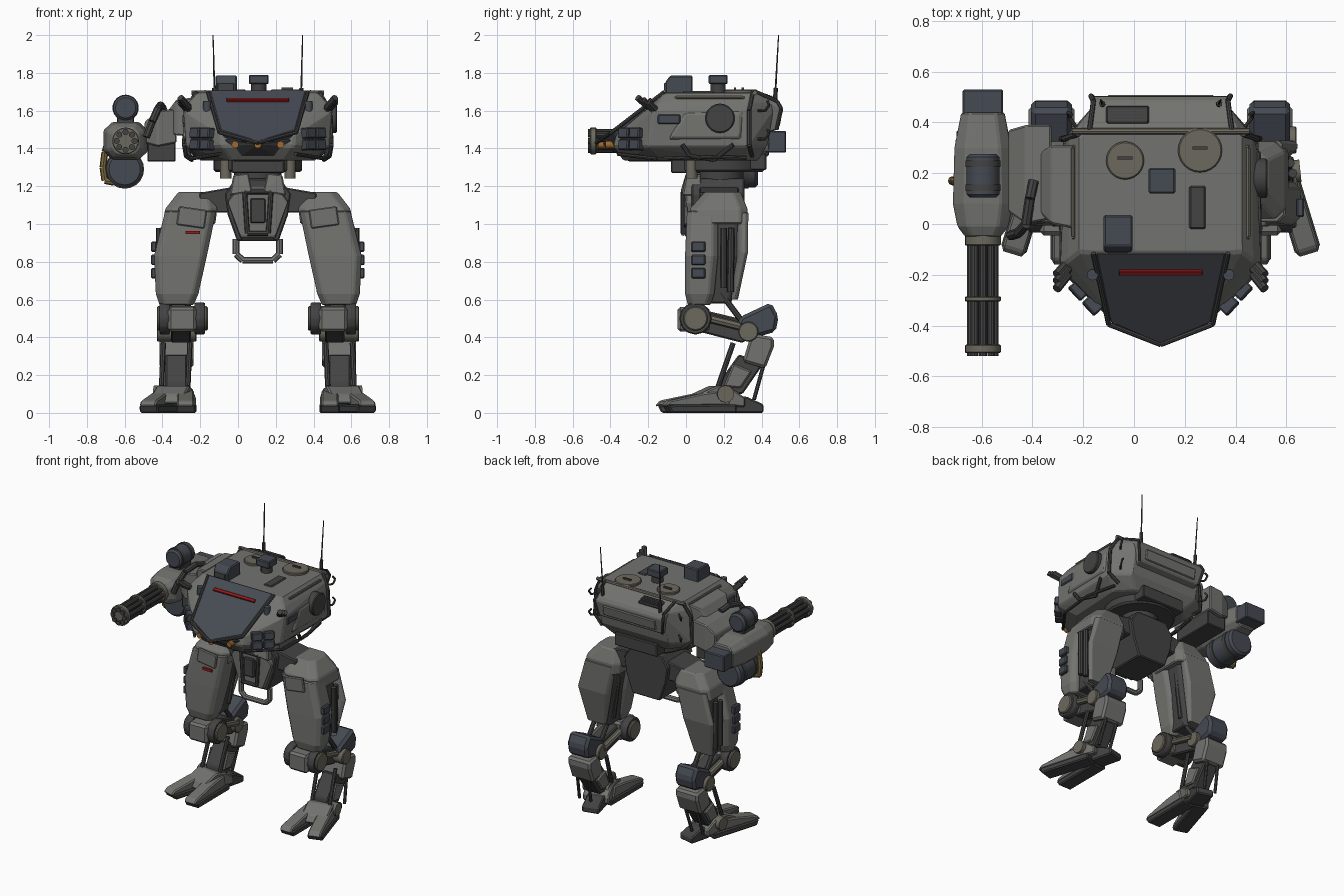
import bpy, bmesh
from math import sin, cos, pi, radians
from mathutils import Vector, Matrix, Euler

CX = 0.105  # body symmetry plane; all parts are modelled relative to it

def mat(name, c):
    m = bpy.data.materials.new(name)
    m.diffuse_color = (*c, 1)
    return m

GREY = mat("hull_grey", (.17, .17, .16))
DARK = mat("dark_metal", (.055, .056, .055))
BLUE = mat("blue_grey", (.06, .068, .085))
TAN = mat("tan_metal", (.15, .14, .11))
RED = mat("red", (.3, .01, .01))
ORANGE = mat("orange", (.35, .14, .03))
BRASS = mat("brass", (.2, .14, .05))

def finish(name, bm, m, mirror=False, bevel=0.0, smooth=False):
    me = bpy.data.meshes.new(name)
    bm.to_mesh(me)
    bm.free()
    me.materials.append(m)
    ob = bpy.data.objects.new(name, me)
    ob.location.x = CX
    bpy.context.collection.objects.link(ob)
    if smooth:
        me.polygons.foreach_set("use_smooth", [True] * len(me.polygons))
        me.set_sharp_from_angle(angle=radians(35))
    if bevel:
        b = ob.modifiers.new("Bevel", 'BEVEL')
        b.width, b.segments, b.limit_method, b.angle_limit = bevel, 1, 'ANGLE', radians(25)
    if mirror:
        ob.modifiers.new("Mirror", 'MIRROR')
    return ob

def hull(name, pts, m=GREY, mirror=False, bevel=.007, sym=False, M=None):
    """Convex solid around points; sym also adds the points reflected in x."""
    pts = [Vector(p) for p in pts]
    if sym:
        pts += [Vector((-p.x, p.y, p.z)) for p in pts]
    bm = bmesh.new()
    for p in pts:
        bm.verts.new(M @ p if M else p)
    bmesh.ops.remove_doubles(bm, verts=bm.verts, dist=1e-5)
    r = bmesh.ops.convex_hull(bm, input=bm.verts)
    junk = {g for g in r["geom_interior"] + r["geom_unused"] if isinstance(g, bmesh.types.BMVert)}
    bmesh.ops.delete(bm, geom=list(junk), context='VERTS')
    bmesh.ops.dissolve_limit(bm, angle_limit=.03, verts=bm.verts, edges=bm.edges)
    return finish(name, bm, m, mirror, bevel)

def box(name, c, s, m=GREY, mirror=False, rot=(0, 0, 0), bevel=.006):
    M = Matrix.Translation(c) @ Euler(rot).to_matrix().to_4x4()
    pts = [(i * s[0] / 2, j * s[1] / 2, k * s[2] / 2) for i in (-1, 1) for j in (-1, 1) for k in (-1, 1)]
    return hull(name, pts, m, mirror, bevel, M=M)

def side(name, prof, x0, x1, m=GREY, mirror=True, bevel=.008, M=None):
    """Side profile (y, z) extruded across x."""
    return hull(name, [(x, y, z) for y, z in prof for x in (x0, x1)], m, mirror, bevel, M=M)

def octo(x0, x1, y0, y1, z, c=.04):
    return [(x, y, z) for x, y in ((x0 + c, y0), (x1 - c, y0), (x1, y0 + c), (x1, y1 - c),
                                   (x1 - c, y1), (x0 + c, y1), (x0, y1 - c), (x0, y0 + c))]

def rods(name, segs, r, m=DARK, mirror=False, n=8, r2=None, bevel=0):
    """Cylinders between point pairs, joined in one object."""
    bm = bmesh.new()
    for a, b in segs:
        a, b = Vector(a), Vector(b)
        M = Matrix.Translation((a + b) / 2) @ (b - a).to_track_quat('Z', 'Y').to_matrix().to_4x4()
        bmesh.ops.create_cone(bm, cap_ends=True, segments=n, radius1=r, radius2=r if r2 is None else r2,
                              depth=(b - a).length, matrix=M)
    return finish(name, bm, m, mirror, bevel, smooth=n > 10)

def pipe(name, pts, r, m=DARK, mirror=False):
    return rods(name, list(zip(pts, pts[1:])), r, m, mirror)

# ---- torso shell
plan = {1.335: [(.14, -.33), (.28, -.12), (.30, .28), (.2, .38)],
        1.41: [(.19, -.385), (.38, -.20), (.385, .33), (.27, .43)],
        1.47: [(.195, -.37)],
        1.60: [(.395, -.17), (.375, .33), (.27, .46)],
        1.645: [(.365, -.145), (.36, .34), (.26, .47)],
        1.695: [(.255, -.115), (.32, -.11), (.32, .35), (.28, .37)]}
hull("torso_shell", [(x, y, z) for z, ring in plan.items() for x, y in ring], sym=True, bevel=.01)
hull("canopy", [(.258, -.115, 1.71), (.2, -.39, 1.497), (0, -.475, 1.435), (.17, -.35, 1.43), (.2, -.1, 1.5)],
     BLUE, sym=True)
hull("chin", [(.16, -.37, 1.41), (0, -.45, 1.425), (.18, -.38, 1.45), (.13, -.3, 1.33), (.13, 0, 1.33)], DARK, sym=True)
box("visor_strip", (0, -.19, 1.655), (.33, .022, .02), RED, rot=(radians(37), 0, 0), bevel=.003)
pipe("canopy_frame", [(.265, -.115, 1.70), (.205, -.395, 1.485), (0, -.475, 1.43)], .01, DARK, True)
rods("chin_lamps", [((x, -.36, 1.42), (x, y, 1.42)) for x, y in ((-.12, -.425), (0, -.465), (.12, -.425))],
     .019, ORANGE, n=12)
# 2x2 launcher blocks on the cheeks
e = Vector((cos(radians(47)), sin(radians(47)), 0))
for i in (-1, 1):
    for k in (-1, 1):
        box("cheek_cell", Vector((.295, -.29, 1.45 + k * .031)) + e * i * .04, (.072, .05, .056), BLUE, True,
            (radians(-6), 0, radians(47)))
# smoke tubes on the shoulders
rods("smoke_tubes", [((.365, -.15 - i * .025, 1.595 + i * .012), (.41, -.2 - i * .028, 1.645 + i * .012))
                     for i in range(3)], .018, DARK, True)
box("side_door", (.388, -.09, 1.555), (.02, .12, .05), BLUE, True)
hull("side_plate", [(.375, -.1, 1.44), (.375, .3, 1.44), (.375, .3, 1.6), (.375, -.02, 1.6),
                    (.397, -.08, 1.46), (.395, .28, 1.46), (.388, .28, 1.58), (.395, .0, 1.58)], mirror=True)
rods("shoulder_disc", [((.35, .18, 1.56), (.42, .18, 1.56))], .078, DARK, True, 20, bevel=.006)
pipe("side_frame", [(.32, .35, 1.36), (.39, .335, 1.42), (.38, .335, 1.6), (.325, .355, 1.70)], .012, DARK, True)
pipe("lower_rail", [(.2, -.36, 1.37), (.36, -.15, 1.345), (.375, .1, 1.355), (.33, .32, 1.35)], .01, DARK, True)
pipe("side_cable", [(.39, -.02, 1.42), (.38, .02, 1.36), (.35, .15, 1.34), (.39, .25, 1.42)], .012, DARK, True)
pipe("roof_rail", [(.325, -.06, 1.66), (.345, -.05, 1.67), (.345, .3, 1.67), (.325, .31, 1.66)], .009, TAN, True)
for z in (1.45, 1.6):
    pipe("rear_hook", [(.33, .38, z), (.36, .42, z), (.365, .44, z + .03), (.35, .43, z + .05)], .007, DARK, True)
# rear
rods("rear_bar", [((-.35, .365, 1.695), (.35, .365, 1.695))], .013, TAN)
hull("rear_slab", [(.285, .37, 1.695), (.265, .485, 1.645), (.275, .505, 1.61), (.25, .485, 1.5), (.24, .40, 1.47)],
     GREY, sym=True)
box("rear_panel", (0, .496, 1.555), (.42, .014, .075), GREY, rot=(radians(-10), 0, 0))
box("rear_grille", (-.13, .43, 1.675), (.17, .07, .02), DARK, rot=(radians(-20), 0, 0))
for i in range(5):
    box("grille_slat", (-.13, .406 + i * .012, 1.692 - i * .004), (.15, .005, .008), DARK, bevel=0)
pipe("rear_edge_frame", [(.28, .37, 1.70), (.265, .485, 1.648), (.275, .505, 1.61), (.25, .48, 1.5)], .01, DARK, True)
rods("antenna", [((.228, .47, 1.64), (.237, .49, 2.0))], .006, DARK, True, r2=.003)
rods("antenna_base", [((.228, .47, 1.6), (.231, .475, 1.72))], .012, DARK, True)
# ---- roof fittings
for x, y, r in ((-.14, .25, .075), (.155, .29, .087)):
    rods("roof_hatch", [((x, y, 1.68), (x, y, 1.712))], r, TAN, n=24, bevel=.005)
    box("hatch_handle", (x, y + .01, 1.717), (.06, .012, .012), DARK, bevel=0)
hull("sensor_box", [(x, y, z) for x in (-.225, -.11) for y, z in
                    ((-.11, 1.68), (-.11, 1.75), (-.085, 1.785), (.035, 1.785), (.035, 1.68))], BLUE)
box("sensor_lens", (-.17, -.112, 1.725), (.09, .01, .045), DARK)
rods("periscope_neck", [((.005, .17, 1.68), (.005, .17, 1.74))], .04, DARK, n=12)
box("periscope_head", (.005, .17, 1.765), (.105, .1, .05), BLUE)
box("roof_slot", (.145, .065, 1.695), (.065, .17, .016), DARK)
rods("front_knob", [((.268, -.2, 1.58), (.268, -.2, 1.65))], .022, BLUE, True, 12)
# ---- turret ring and waist
rods("turret_ring", [((0, .18, 1.275), (0, .18, 1.36))], .235, DARK, n=28, bevel=.012)
rods("waist", [((0, .18, 1.12), (0, .18, 1.29))], .125, DARK, n=20)
box("waist_front_block", (0, 0, 1.315), (.28, .16, .09), DARK)
box("tail_block", (0, .36, 1.33), (.34, .13, .09), DARK)
rods("waist_peg", [((.17, .03, 1.24), (.17, .03, 1.34))], .03, TAN, True, 12)

# ---- pelvis
hull("pelvis", [(x, y, z) for x, z in ((.12, 1.24), (.175, 1.16), (.16, 1.05), (.11, .91)) for y in (.03, .31)],
     DARK, sym=True)
hull("pelvis_front_plate", [(.10, -.01, 1.2), (.16, 0, 1.12), (.09, -.005, .93), (.1, .06, 1.2), (.16, .06, 1.12),
                            (.09, .06, .91)], GREY, sym=True)
box("pelvis_inset", (0, -.015, 1.07), (.08, .03, .13), DARK)
pipe("pelvis_frame", [(0, -.015, 1.17), (.07, -.015, 1.17), (.055, -.015, .95), (0, -.015, .95)], .013, DARK, True)
hull("pelvis_pillar", [(.03, -.03, 1.17), (.15, -.02, 1.15), (.13, .0, 1.26), (.05, .0, 1.27), (.03, .08, 1.17),
                       (.15, .08, 1.15), (.13, .08, 1.26), (.05, .08, 1.27)], mirror=True)
pipe("tow_loop", [(.115, .05, .92), (.115, .05, .84), (.08, .05, .808), (-.08, .05, .808), (-.115, .05, .84),
                  (-.115, .05, .92)], .018, GREY)
hull("hip_link", [(x, y, z) for x, z in ((.11, 1.2), (.2, 1.175), (.31, 1.165), (.31, 1.06), (.15, 1.06))
                  for y in (.07, .28)], DARK, True)

# ---- thighs
hull("thigh_cap", octo(.215, .49, .02, .325, 1.08) + octo(.225, .505, .03, .325, 1.0) + octo(.23, .42, .1, .29, 1.17),
     GREY, True)
hull("thigh_armor", octo(.22, .49, .005, .17, 1.07, .03) + octo(.27, .55, -.005, .17, .83, .03)
     + octo(.315, .54, -.005, .15, .63, .03) + octo(.34, .52, .01, .13, .57, .03), GREY, True)
hull("thigh_core", octo(.25, .46, .12, .28, 1.05, .02) + octo(.305, .505, .12, .285, .83, .02)
     + octo(.34, .48, .08, .24, .58, .02), DARK, True)
hull("thigh_back_plate", octo(.25, .48, .28, .33, 1.06, .015) + octo(.3, .54, .285, .328, .85, .015)
     + octo(.35, .50, .24, .275, .6, .015), GREY, True)
rods("thigh_piston", [((.52, .2, .98), (.52, .2, .66)), ((.51, .24, .98), (.505, .235, .64)),
                      ((.28, .22, .95), (.33, .21, .64))], .018, DARK, True)
box("thigh_top_panel", (.35, .0, 1.035), (.15, .02, .1), GREY, True, (0, radians(-8), 0))
for z in (.88, .81, .74):
    box("thigh_pod", (.55, .065, z), (.03, .075, .055), BLUE, True)
box("thigh_stripe", (-.345, -.004, .955), (.075, .015, .018), RED, bevel=0)
rods("thigh_strut", [((.42 + s, .18, .64), (.42 + s, .33, .44)) for s in (-.05, .05)], .016, DARK, True)

# ---- knees and shins
rods("knee_disc", [((.265, .05, .5), (.535, .05, .5))], .065, TAN, True, 16, bevel=.006)
rods("knee_collar", [((a, .05, .5), (a + .055, .05, .5)) for a in (.28, .465)], .086, DARK, True, 12, bevel=.006)
box("knee_block", (.4, .04, .495), (.15, .17, .13), GREY, True, bevel=.015)
side("knee_link", [(.03, .56), (.28, .50), (.36, .42), (.30, .37), (.03, .44)], .355, .46, DARK)
rods("link_rod", [((x, .08, .51), (x, .32, .45)) for x in (.335, .48)], .022, TAN, True)
rods("hock_joint", [((.325, .33, .43), (.535, .33, .43))], .053, TAN, True, 16, bevel=.005)
side("hock_guard", [(.27, .47), (.29, .51), (.36, .54), (.45, .585), (.49, .51), (.475, .43), (.37, .40)],
     .35, .51, BLUE, bevel=.018)
side("calf_block", [(.345, .42), (.465, .40), (.465, .35), (.42, .235), (.3, .27)], .34, .52, bevel=.014)
side("shin", [(.28, .31), (.41, .26), (.30, .10), (.17, .09), (.18, .17)], .375, .49, DARK)
side("shin_plate", [(.25, .26), (.35, .22), (.29, .13), (.2, .14)], .36, .505)
rods("ankle_piston", [((x, .415, .27), (x + .02, .36, .07)) for x in (.385, .475)], .011, DARK, True)
rods("shin_front_piston", [((x, .25, .37), (x + .01, .17, .14)) for x in (.36, .50)], .014, DARK, True)

# ---- feet, toed outwards
F = Matrix.Translation((.44, .165, 0)) @ Matrix.Rotation(radians(14), 4, 'Z')
rods("ankle", [((.36, .19, .1), (.55, .21, .1))], .045, TAN, True, 14)
side("foot_body", [(-.15, .05), (-.12, .10), (-.02, .145), (.06, .13), (.13, .08), (.13, .03)], -.085, .095, M=F)
side("heel", [(.08, 0), (.08, .09), (.15, .085), (.24, .045), (.24, .0)], -.06, .06, DARK, M=F)
for x, ang in ((.055, 3), (-.06, -14)):
    T = F @ Matrix.Translation((x, 0, 0)) @ Matrix.Rotation(radians(ang), 4, 'Z')
    side("toe_top", [(.05, .04), (.03, .12), (-.1, .105), (-.29, .065), (-.315, .035)], -.045, .045, M=T)
    side("toe_sole", [(.08, 0), (.08, .045), (-.3, .04), (-.28, 0)], -.052, .052, DARK, M=T)

# ---- gun arm (one side only)
hull("arm_shoulder", [(x, y, z) for x, a, b, z0, z1 in ((-.33, -.02, .31, 1.46, 1.67), (-.43, .0, .31, 1.47, 1.66),
      (-.49, .06, .27, 1.48, 1.58)) for y in (a, b) for z in (z0, z1)])
hull("arm_block", [(x, y, z) for x, y0, y1, z0, z1 in ((-.43, .02, .39, 1.43, 1.61), (-.53, .0, .39, 1.41, 1.60),
      (-.60, .05, .37, 1.43, 1.54)) for y in (y0, y1) for z in (z0, z1)])
box("arm_lower_block", (-.51, .2, 1.395), (.15, .32, .13), DARK)
pipe("arm_hose", [(-.5, .17, 1.61), (-.515, .1, 1.63), (-.53, .0, 1.61), (-.56, -.035, 1.54), (-.59, -.045, 1.46)], .02)
GX, GZ = -.70, 1.44
hull("gun_body", [(GX + sx * w * a, y, GZ + sz * h * b) for y, w, h in ((.44, .085, .08), (.30, .112, .1),
      (.08, .118, .1), (-.01, .1, .09), (-.05, .07, .07)) for a, b in ((1, .55), (.6, 1))
      for sx in (-1, 1) for sz in (-1, 1)])
box("gun_rear_block", (GX, .475, GZ - .005), (.16, .11, .115), BLUE)
rods("upper_drum", [((GX, .105, 1.615), (GX, .275, 1.615))], .066, BLUE, n=18, bevel=.012)
rods("upper_drum_band", [((GX, y, 1.615), (GX, y + .025, 1.615)) for y in (.13, .225)], .07, DARK, n=18)
box("drum_mount", (GX, .19, 1.55), (.09, .13, .06), DARK)
rods("lower_drum", [((GX - .005, .12, 1.29), (GX - .005, .38, 1.29))], .098, BLUE, n=20, bevel=.015)
rods("lower_drum_band", [((GX - .005, y, 1.29), (GX - .005, y + .03, 1.29)) for y in (.17, .3)], .103, DARK, n=20)
pipe("ammo_belt", [(-.79, .17, 1.44), (-.81, .17, 1.38), (-.82, .17, 1.3), (-.81, .17, 1.23), (-.76, .17, 1.22)],
     .018, BRASS)
ring = [(GX + .047 * cos(i * pi / 4), GZ + .047 * sin(i * pi / 4)) for i in range(8)]
rods("gun_barrels", [((x, -.03, z), (x, -.52, z)) for x, z in ring], .016, DARK, n=10)
rods("barrel_core", [((GX, -.03, GZ), (GX, -.49, GZ))], .03, DARK, n=12)
rods("barrel_clamps", [((GX, a, GZ), (GX, b, GZ)) for a, b in ((-.04, -.085), (-.285, -.305), (-.475, -.508))],
     .071, TAN, n=20, bevel=.004)
